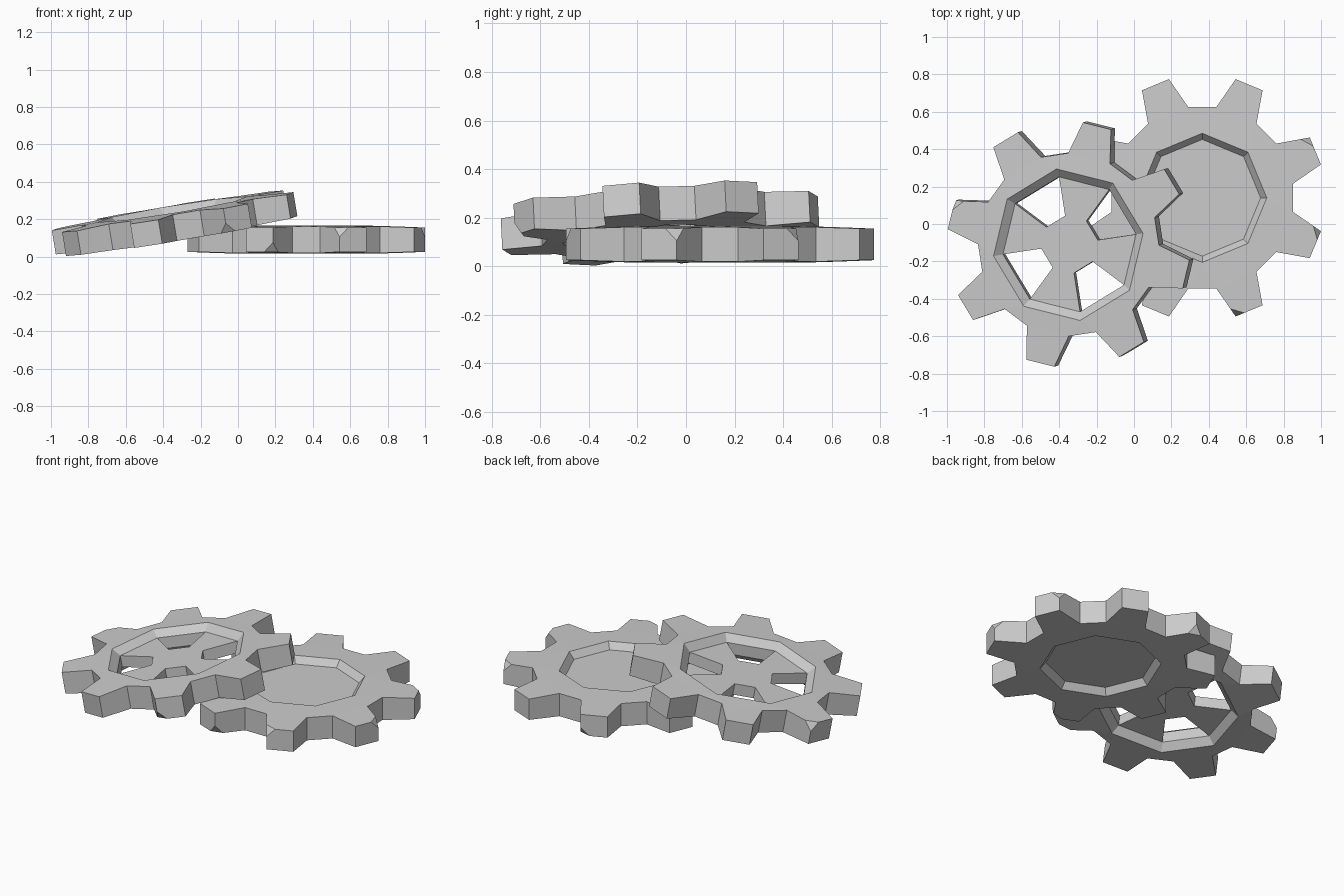
import bpy, bmesh
from math import radians, cos, sin
from mathutils import Vector, Matrix

if "Cube" in bpy.data.objects:
    bpy.data.objects.remove(bpy.data.objects["Cube"])

TEETH = 8
STEP = 360 / TEETH


def polar(r, deg, z):
    return Vector((r * cos(radians(deg)), r * sin(radians(deg)), z))


def make_gear(name, rim_r, floor_r, floor_z, matrix, holes=False, chips=()):
    """Eight-toothed gear, dished on both faces; chips = (tooth, corner, side)."""
    bm = bmesh.new()
    rings = {}
    for side in (1, -1):
        def ring(r, z):
            return [bm.verts.new(polar(r, k * STEP, z * side)) for k in range(TEETH)]
        rim, floor = ring(rim_r, 0.075), ring(floor_r, floor_z)
        # toothed outline: root, tip, tip, root for each tooth
        teeth = [[bm.verts.new(polar(r, k * STEP + a, z * side)) for r, a, z in
                  ((0.49, 8.75, 0.071), (0.659, 15.7, 0.065),
                   (0.659, 29.3, 0.065), (0.49, 36.25, 0.071))]
                 for k in range(TEETH)]
        hub = ring(0.155, floor_z) if holes else None
        for k in range(TEETH):
            n = (k + 1) % TEETH
            t = teeth[k]
            bm.faces.new(t)
            bm.faces.new((rim[k], t[0], t[3], rim[n]))
            bm.faces.new((rim[k], teeth[k - 1][3], t[0]))
            bm.faces.new((rim[k], rim[n], floor[n], floor[k]))
            if holes and k % 2:
                bm.faces.new((floor[k], floor[n], hub[n], hub[k]))
        bm.faces.new(hub if holes else floor)
        rings[side] = (sum(teeth, []), floor, hub, teeth)

    # outer edge walls
    top, low = rings[1], rings[-1]
    count = len(top[0])
    for i in range(count):
        j = (i + 1) % count
        bm.faces.new((top[0][i], top[0][j], low[0][j], low[0][i]))
    # walls of the openings between spokes
    if holes:
        for k in range(0, TEETH, 2):
            n = (k + 1) % TEETH
            a = (top[1][k], top[1][n], top[2][n], top[2][k])
            b = (low[1][k], low[1][n], low[2][n], low[2][k])
            for i in range(4):
                j = (i + 1) % 4
                bm.faces.new((a[i], a[j], b[j], b[i]))

    # chipped tooth corners
    worn = [rings[s][3][t][c] for t, c, s in chips]
    if worn:
        bmesh.ops.bevel(bm, geom=worn, offset=0.05, segments=1, affect='VERTICES')
    bmesh.ops.recalc_face_normals(bm, faces=bm.faces)
    bm.transform(matrix)
    mesh = bpy.data.meshes.new(name)
    bm.to_mesh(mesh)
    bm.free()
    obj = bpy.data.objects.new(name, mesh)
    bpy.context.collection.objects.link(obj)
    return obj


# flat solid gear
make_gear("flat_gear", 0.345, 0.312, 0.035,
          Matrix.Translation((0.365, 0.14, 0.09)),
          chips=((0, 2, 1), (7, 2, 1), (6, 1, 1), (5, 2, -1), (2, 1, -1)))

# spoked gear leaning on the flat one
normal = Vector((-0.165, -0.05, 1))
tilt = Vector((0, 0, 1)).rotation_difference(normal).to_matrix().to_4x4()
make_gear("leaning_spoked_gear", 0.41, 0.365, 0.035,
          Matrix.Translation((-0.339, -0.107, 0.178)) @ tilt
          @ Matrix.Rotation(radians(8.7), 4, 'Z'),
          holes=True, chips=((3, 1, 1), (6, 1, -1)))
